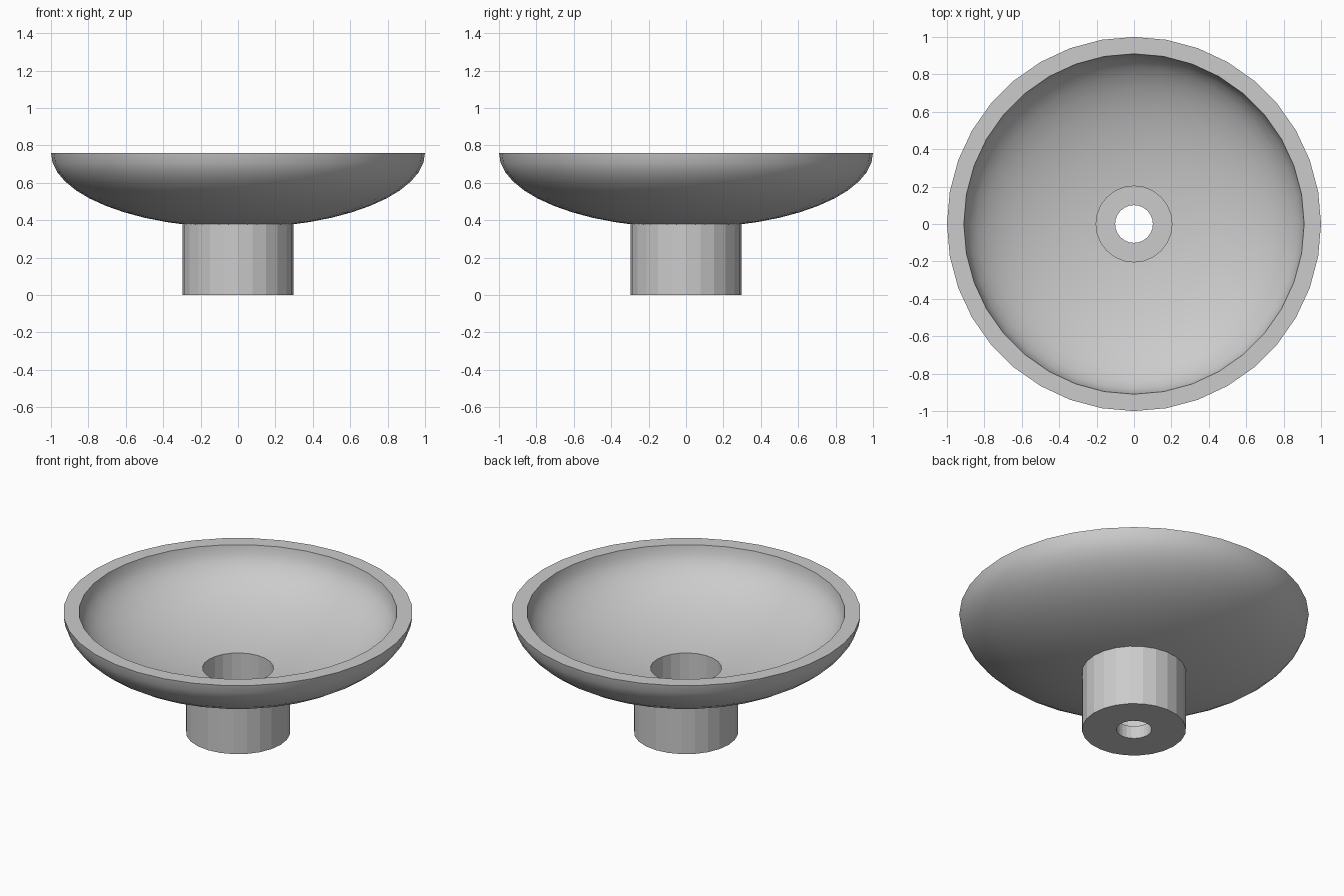
import bpy, bmesh, math

cube = bpy.data.objects.get("Cube")
if cube:
    bpy.data.objects.remove(cube)

grey = bpy.data.materials.new("plain grey")
grey.use_nodes = True
colour = (0.6, 0.6, 0.6, 1)
grey.diffuse_color = colour
grey.node_tree.nodes["Principled BSDF"].inputs["Base Color"].default_value = colour

RIM_Z = 0.76
STEM_SIDES = 24


def lathe(name, profile, sides, smooth=False):
    """Spin an (r, z) profile, whose ends lie on the axis, into a closed solid."""
    bm = bmesh.new()
    verts = [bm.verts.new((r, 0, z)) for r, z in profile]
    edges = [bm.edges.new(pair) for pair in zip(verts, verts[1:])]
    bmesh.ops.spin(bm, geom=verts + edges, cent=(0, 0, 0), axis=(0, 0, 1),
                   angle=math.tau, steps=sides, use_merge=False)
    bmesh.ops.remove_doubles(bm, verts=bm.verts, dist=1e-4)
    bmesh.ops.recalc_face_normals(bm, faces=bm.faces)
    for f in bm.faces:
        # The horizontal rim stays flat
        on_rim = all(abs(v.co.z - RIM_Z) < 1e-4 for v in f.verts)
        f.smooth = smooth and not on_rim
    mesh = bpy.data.meshes.new(name)
    bm.to_mesh(mesh)
    bm.free()
    mesh.materials.append(grey)
    obj = bpy.data.objects.new(name, mesh)
    bpy.context.collection.objects.link(obj)
    return obj


def cylinder(name, radius, z0, z1):
    return lathe(name, [(0, z0), (radius, z0), (radius, z1), (0, z1)], STEM_SIDES)


def arc(radius, depth, steps=12):
    """Quarter ellipse from the bottom pole up to the rim."""
    return [(radius * math.sin(a), RIM_Z - depth * math.cos(a))
            for a in (math.pi / 2 * i / steps for i in range(steps + 1))]


# Shallow bowl: half ellipsoid outside, a slightly smaller one inside
bowl = lathe("bowl_with_stem", arc(1, 0.4) + arc(0.91, 0.364)[::-1], 36, True)

# Stem, stepped bore and through hole
parts = [
    (cylinder("stem", 0.298, 0, 0.39), 'UNION'),
    (cylinder("bore_cutter", 0.203, 0.08, 0.6), 'DIFFERENCE'),
    (cylinder("hole_cutter", 0.101, -0.1, 0.5), 'DIFFERENCE'),
]
for part, operation in parts:
    mod = bowl.modifiers.new(part.name, 'BOOLEAN')
    mod.object = part
    mod.operation = operation
    mod.solver = 'EXACT'

# Bake the booleans and drop the helpers
bpy.context.view_layer.update()
graph = bpy.context.evaluated_depsgraph_get()
final = bpy.data.meshes.new_from_object(bowl.evaluated_get(graph))
bowl.modifiers.clear()
bowl.data = final
for part, _ in parts:
    bpy.data.objects.remove(part)
